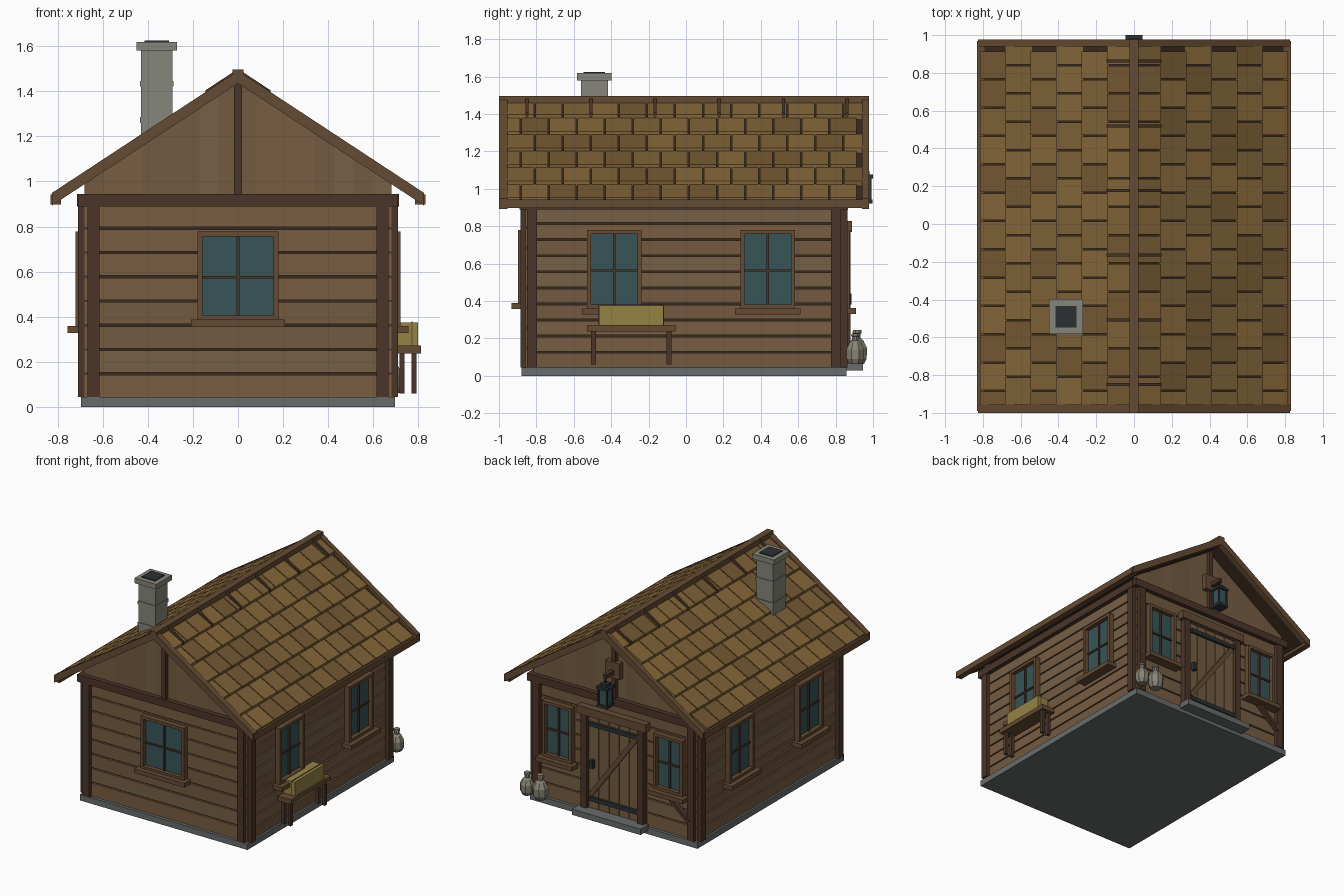
import bpy, bmesh, math, random

if "Cube" in bpy.data.objects:
    bpy.data.objects.remove(bpy.data.objects["Cube"])
random.seed(4)

def mat(name, r, g, b):
    m = bpy.data.materials.new(name)
    m.diffuse_color = (r, g, b, 1)
    m.use_nodes = True
    m.node_tree.nodes["Principled BSDF"].inputs["Base Color"].default_value = m.diffuse_color
    return m

WOODS = [mat("plank_a", .19, .11, .055), mat("plank_b", .17, .10, .05), mat("plank_c", .18, .115, .06)]
TILES = [mat("shingle_a", .24, .135, .042), mat("shingle_b", .21, .12, .038), mat("shingle_c", .18, .10, .033)]
DARK = mat("dark_beam", .07, .036, .022)
TRIM = mat("trim", .13, .07, .033)
GAP = mat("gap", .04, .022, .013)
GLASS = mat("glass", .04, .09, .095)
IRON = mat("iron", .025, .03, .033)
STONE = mat("stone", .24, .235, .2)
SLAB = mat("slab", .14, .15, .15)
HAY = mat("straw", .3, .23, .06)
CLAY = mat("clay", .25, .23, .18)

def prisms(name, items, mats):
    """One object from xz profiles extruded along y: items are (points, y0, y1)."""
    mats = mats if isinstance(mats, list) else [mats]
    bm = bmesh.new()
    for pts, y0, y1 in items:
        a = [bm.verts.new((x, y0, z)) for x, z in pts]
        b = [bm.verts.new((x, y1, z)) for x, z in pts]
        n, k = len(pts), random.randrange(len(mats))
        fs = [bm.faces.new(a), bm.faces.new(b[::-1])]
        fs += [bm.faces.new((a[i], b[i], b[(i + 1) % n], a[(i + 1) % n])) for i in range(n)]
        for f in fs:
            f.material_index = k
    bmesh.ops.recalc_face_normals(bm, faces=bm.faces)
    me = bpy.data.meshes.new(name)
    bm.to_mesh(me)
    bm.free()
    for m in mats:
        me.materials.append(m)
    ob = bpy.data.objects.new(name, me)
    bpy.context.collection.objects.link(ob)
    return ob

def bx(x0, x1, y0, y1, z0, z1):
    return ([(x0, z0), (x1, z0), (x1, z1), (x0, z1)], y0, y1)

def box(name, *a, m):
    return prisms(name, [bx(*a)], m)

def on(face, u0, u1, d0, d1, z0, z1):
    """Box on a wall: u along the wall, d outward from its surface."""
    if face == "front": return bx(u0, u1, -.857 - d1, -.857 - d0, z0, z1)
    if face == "back": return bx(u0, u1, .834 + d0, .834 + d1, z0, z1)
    if face == "right": return bx(.68 + d0, .68 + d1, u0, u1, z0, z1)
    return bx(-.68 - d1, -.68 - d0, u0, u1, z0, z1)

def diag(p, q, w, y0, y1):
    dx, dz = q[0] - p[0], q[1] - p[1]
    l = math.hypot(dx, dz)
    nx, nz = -dz / l * w / 2, dx / l * w / 2
    return ([(p[0] + nx, p[1] + nz), (q[0] + nx, q[1] + nz), (q[0] - nx, q[1] - nz), (p[0] - nx, p[1] - nz)], y0, y1)

def roof(x):
    return 1.485 - .657 * abs(x)

def strip(s, x0, x1, t0, b0, t1, b1, y0, y1):
    """Piece lying on roof side s, offsets measured from the roof line."""
    return ([(s * x0, roof(x0) + t0), (s * x1, roof(x1) + t1), (s * x1, roof(x1) + b1), (s * x0, roof(x0) + b0)], y0, y1)

# foundation and wall core
box("foundation", -.695, .695, -.88, .857, 0, .045, m=SLAB)
prisms("wall_core", [([(-.665, .045), (.665, .045), (.665, .985), (0, 1.43), (-.665, .985)], -.842, .819)], GAP)

# horizontal cladding, corner posts and top beams
for f, lo, hi, n in (("front", -.68, .68, 8), ("back", -.68, .68, 8), ("right", -.85, .827, 10), ("left", -.85, .827, 10)):
    h = .86 / n
    prisms(f + "_planks", [on(f, lo, hi, -.03, 0, .045 + i * h, .045 + (i + 1) * h - .01) for i in range(n)], WOODS)
    e0, e1 = (-.667, .667) if n == 8 else (-.851, .828)
    prisms(f + "_posts", [on(f, e0, e0 + .054, -.02, .029, .045, .92),
                          on(f, e1 - .054, e1, -.02, .029, .045, .92)], DARK)
    p0, p1 = (-.71, .71) if n == 8 else (-.857, .834)
    prisms(f + "_top_beam", [on(f, p0, p1, -.02, .033, .89, .945)], DARK)

# gable boards and king posts
for f, y0, y1 in (("front", -.855, -.835), ("back", .81, .832)):
    w = .085
    prisms(f + "_gable_boards",
           [([(s * i * w, .93), (s * (i + 1) * w, .93), (s * (i + 1) * w, roof((i + 1) * w) - .04),
              (s * i * w, roof(i * w) - .04)], y0, y1) for s in (-1, 1) for i in range(8)], WOODS)
    prisms(f + "_king_post", [on(f, -.017, .017, -.01, .025, .94, 1.44)], DARK)

# windows
def window(name, f, c, hw, z0, z1, sill):
    prisms(name + "_glass", [on(f, c - hw, c + hw, -.02, .008, z0, z1)], GLASS)
    t = .022
    prisms(name + "_frame", [on(f, c - hw - t, c - hw, 0, .04, z0 - t, z1 + t), on(f, c + hw, c + hw + t, 0, .04, z0 - t, z1 + t),
                             on(f, c - hw, c + hw, 0, .04, z1, z1 + t), on(f, c - hw, c + hw, 0, .04, z0 - t, z0)], TRIM)
    prisms(name + "_bars", [on(f, c - .006, c + .006, 0, .02, z0, z1),
                            on(f, c - hw, c + hw, 0, .018, (z0 + z1) / 2 - .012, (z0 + z1) / 2)], DARK)
    prisms(name + "_sill", [on(f, c - hw - .05, c + hw + .05, 0, .076, sill, sill + .032)], TRIM)

window("front_window", "front", 0, .158, .405, .757, .356)
for i, c in enumerate((-.383, .437)):
    window(f"right_window_{i}", "right", c, .124, .38, .757, .328)
    window(f"left_window_{i}", "left", -.023 - c, .124, .38, .757, .328)
    window(f"back_window_{i}", "back", (-.46, .46)[i], .1, .385, .757, .33)
prisms("sill_brace", [diag((-.45, .335), (-.63, .18), .025, .834, .87)], DARK)

# door, frame and step
box("door_step", -.285, .285, .85, .945, .027, .07, m=SLAB)
prisms("door_planks", [on("back", -.21 + i * .084, -.21 + i * .084 + .08, -.02, .02, .07, .77) for i in range(5)], WOODS)
prisms("door_frame", [on("back", s * .235 - .025, s * .235 + .025, 0, .045, .045, .77) for s in (-1, 1)], DARK)
box("door_lintel", -.285, .285, .83, .888, .768, .828, m=TRIM)
prisms("door_brace", [diag((-.19, .69), (.19, .17), .035, .85, .868)], TRIM)
prisms("door_straps", [on("back", -.21, .19, .015, .04, z, z + .03) for z in (.13, .69)], IRON)
prisms("door_handle", [on("back", .155, .18, .015, .05, .38, .44)], IRON)

# roof deck, shingles, edges
yb = (-1.0, .978)
for s, side in ((1, "right"), (-1, "left")):
    prisms(side + "_roof_deck", [strip(s, 0, .8, -.022, -.05, -.022, -.05, -.96, .94)], GAP)
    tiles = []
    for r in range(6):
        x0, x1 = r * .135, min(r * .135 + .142, .815)
        y = -.955 - (.075 if r % 2 else 0)
        while y < .945:
            a, b = max(y, -.955), min(y + .142, .94)
            if b - a > .02:
                tiles.append(strip(s, x0, x1, -.014, -.03, .004, -.022, a, b))
            y += .15
    prisms(side + "_shingles", tiles, TILES)
    prisms(side + "_bargeboards", [strip(s, 0, .825, .006, -.05, .006, -.05, a, b)
                                   for a, b in ((yb[0], -.955), (.94, yb[1]))], TRIM)
    e = sorted((s * .785, s * .83))
    box(side + "_eave_board", *e, -.99, .968, .897, .943, m=TRIM)
    prisms(side + "_ridge_straps", [strip(s, .02, .145, .014, -.01, .014, -.01, y - .008, y + .008)
                                    for y in (-.85, -.507, -.165, .177, .52, .862)], DARK)
box("ridge_beam", -.025, .025, *yb, 1.445, 1.497, m=TRIM)

# chimney
box("chimney_shaft", -.43, -.29, -.562, -.418, 1.1, 1.585, m=STONE)
prisms("chimney_bands", [bx(-.435, -.285, -.567, -.413, z, z + .025) for z in (1.26, 1.42)], STONE)
box("chimney_cap", -.45, -.27, -.583, -.398, 1.58, 1.618, m=STONE)
box("chimney_flue", -.415, -.305, -.547, -.433, 1.59, 1.625, m=IRON)

# bench with straw bale
box("bench_seat", .70, .81, -.53, -.055, .237, .272, m=TRIM)
prisms("bench_legs", [bx(x, x + .024, y, y + .026, .06, .24) for x in (.715, .768) for y in (-.507, -.103)], DARK)
box("straw_bale", .703, .797, -.465, -.12, .272, .376, m=HAY)
box("bale_cord", .768, .774, -.468, -.117, .272, .38, m=TRIM)

# lantern on the back gable
box("lantern_plate", -.06, .06, .83, .872, 1.1, 1.22, m=TRIM)
box("lantern_arm", -.014, .014, .85, .965, 1.13, 1.16, m=DARK)
box("lantern_hook", -.006, .006, .947, .959, 1.08, 1.14, m=IRON)
box("lantern_glass", -.033, .033, .92, .986, .94, 1.06, m=GLASS)
prisms("lantern_frame", [bx(-.046, .046, .906, 1.0, 1.055, 1.075), bx(-.028, .028, .925, .981, 1.075, 1.095),
                         bx(-.043, .043, .91, .996, .92, .942)] +
       [bx(sx * .034 - .006, sx * .034 + .006, .953 + sy * .034 - .006, .953 + sy * .034 + .006, .94, 1.06)
        for sx in (-1, 1) for sy in (-1, 1)], IRON)

# clay jugs, eight sided lathe
def jug(name, x, y, k):
    prof = [(.038, 0), (.054, .03), (.056, .085), (.035, .125), (.02, .138), (.02, .16), (.026, .163), (.024, .178)]
    bm = bmesh.new()
    rings = [[bm.verts.new((x + k * r * math.cos((j + .5) * math.pi / 4), y + k * r * math.sin((j + .5) * math.pi / 4), .062 + k * z))
              for j in range(8)] for r, z in prof]
    for a, b in zip(rings, rings[1:]):
        for j in range(8):
            bm.faces.new((a[j], a[(j + 1) % 8], b[(j + 1) % 8], b[j]))
    bm.faces.new(rings[0][::-1])
    bm.faces.new(rings[-1])
    me = bpy.data.meshes.new(name)
    bm.to_mesh(me)
    bm.free()
    me.materials.append(CLAY)
    bpy.context.collection.objects.link(bpy.data.objects.new(name, me))

jug("small_jug", .683, .905, .92)
jug("large_jug", .565, .915, 1.02)
